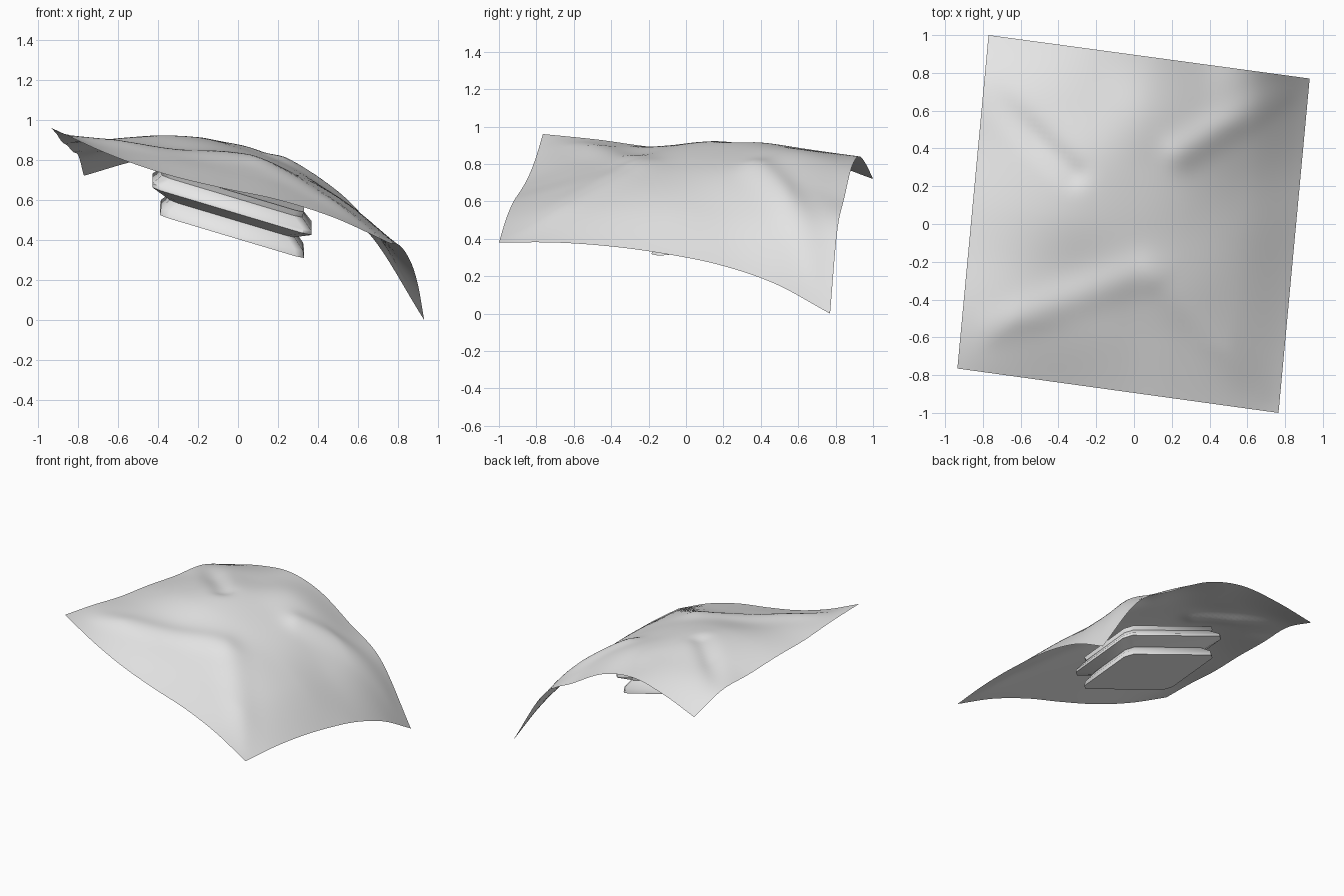
import bpy, bmesh, math
from mathutils import Vector

cube = bpy.data.objects.get("Cube")
if cube:
    bpy.data.objects.remove(cube, do_unlink=True)

grey = bpy.data.materials.new("light grey")
grey.use_nodes = True
grey.diffuse_color = (0.8, 0.8, 0.8, 1)
grey.node_tree.nodes["Principled BSDF"].inputs["Base Color"].default_value = (0.8, 0.8, 0.8, 1)


def finish(name, bm, angle):
    bmesh.ops.recalc_face_normals(bm, faces=bm.faces)
    mesh = bpy.data.meshes.new(name)
    bm.to_mesh(mesh)
    bm.free()
    mesh.materials.append(grey)
    obj = bpy.data.objects.new(name, mesh)
    bpy.context.collection.objects.link(obj)
    bpy.ops.object.select_all(action='DESELECT')
    obj.select_set(True)
    bpy.context.view_layer.objects.active = obj
    bpy.ops.object.shade_smooth_by_angle(angle=math.radians(angle))
    return obj


def spline(values, t):
    """Smooth curve through evenly spaced values, t from 0 to 1."""
    v = [2 * values[0] - values[1], *values, 2 * values[-1] - values[-2]]
    s = t * (len(values) - 1)
    i = min(int(s), len(values) - 2)
    f = s - i
    a, b, c, d = v[i:i + 4]
    return b + f / 2 * (c - a + f * (2 * a - 5 * b + 4 * c - d + f * (3 * (b - c) + d - a)))


def fold(p, start, end, height, width):
    """Soft crease that fades with distance from a line."""
    a, d = Vector(start), Vector(end) - Vector(start)
    t = max(0, min(1, (p - a).dot(d) / d.length_squared))
    return height * math.exp(-((p - a - d * t).length / width) ** 2)


# Draped cloth: heights in hundredths, rows from front to back
heights = [
    [96, 83, 73, 66, 60, 51, 38],
    [93, 88, 81, 74, 67, 56, 38],
    [89, 89, 85, 81, 73, 58, 36],
    [87, 91, 91, 85, 74, 57, 32],
    [84, 90, 92, 86, 74, 53, 26],
    [82, 87, 88, 86, 72, 51, 16],
    [72, 80, 84, 78, 62, 44, 0],
]
folds = [
    ((-0.76, 0.68), (-0.32, 0.27), -0.025, 0.07),
    ((0.25, 0.38), (0.75, 0.70), 0.03, 0.09),
    ((-0.75, -0.55), (0.05, -0.25), 0.02, 0.1),
    ((0.15, -0.3), (0.68, -0.88), 0.015, 0.1),
]
front_l, front_r = Vector((-0.935, -0.765)), Vector((0.765, -1))
back_l, back_r = Vector((-0.77, 1)), Vector((0.93, 0.77))
N = 60
bm = bmesh.new()
grid = []
for j in range(N + 1):
    row = []
    for i in range(N + 1):
        u, v = i / N, j / N
        p = front_l.lerp(front_r, u).lerp(back_l.lerp(back_r, u), v)
        z = spline([spline(r, u) for r in heights], v) / 100
        rim = min(1, 6 * min(u, v, 1 - u, 1 - v))
        z += rim * sum(fold(p, *f) for f in folds)
        row.append(bm.verts.new((p.x, p.y, z)))
    grid.append(row)
for j in range(N):
    for i in range(N):
        bm.faces.new((grid[j][i], grid[j][i + 1], grid[j + 1][i + 1], grid[j + 1][i]))
# all faces look upward
finish("draped_cloth", bm, 60)

# Grooved block under the cloth: rings of (height, outward flare)
rings = [(0, 0), (0.035, -0.005), (0.085, -0.05), (0.13, 0.04),
         (0.15, 0.04), (0.2, -0.01), (0.23, 0)]
along, across = Vector((0.72, -0.1, -0.215)), Vector((0, 0.52, 0.05))
center = Vector((-0.39, -0.09, 0.52)) + (along + across) / 2
half_l, half_w = along.length / 2, across.length / 2
along.normalize()
across.normalize()
bm = bmesh.new()
loops = []
for h, flare in rings:
    L, W, c = half_l + flare, half_w + flare, 0.045
    outline = [(L, c - W), (L, W - c), (L - c, W), (c - L, W),
               (-L, W - c), (-L, c - W), (c - L, -W), (L - c, -W)]
    loops.append([bm.verts.new(center + along * a + across * b + Vector((0, 0, h)))
                  for a, b in outline])
for low, high in zip(loops, loops[1:]):
    for k in range(8):
        m = (k + 1) % 8
        bm.faces.new((low[k], low[m], high[m], high[k]))
bm.faces.new(loops[0])
bm.faces.new(loops[-1])
finish("grooved_block", bm, 50)
